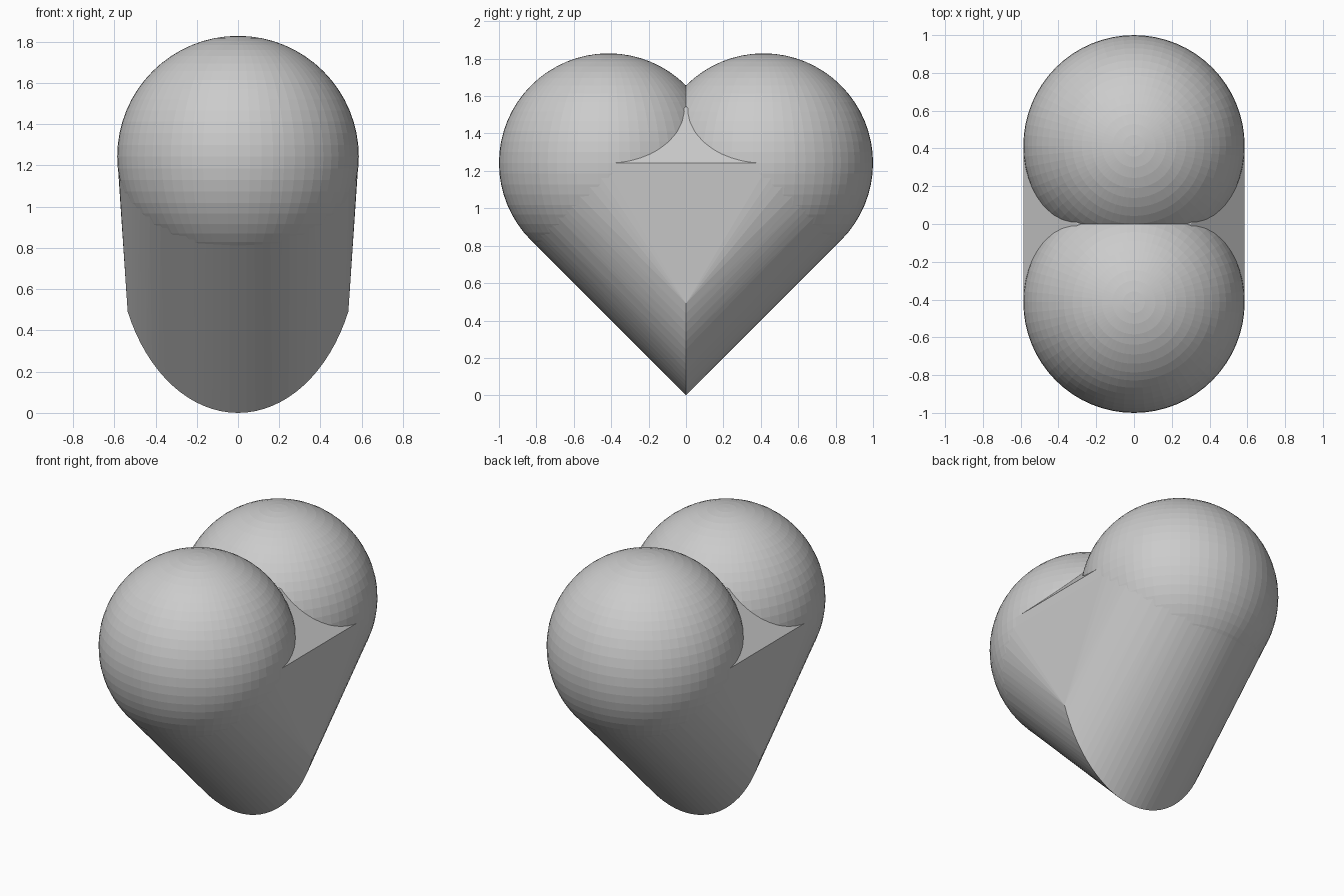
import bpy, bmesh, math
from mathutils import Matrix

if "Cube" in bpy.data.objects:
    bpy.data.objects.remove(bpy.data.objects["Cube"])

R = 2 / (2 + math.sqrt(2))        # lobe radius
CY, CZ = 1 - R, 3 * (1 - R)       # lobe centre offset and height


def make_object(name, bm):
    bmesh.ops.recalc_face_normals(bm, faces=bm.faces[:])
    mesh = bpy.data.meshes.new(name)
    bm.to_mesh(mesh)
    bm.free()
    obj = bpy.data.objects.new(name, mesh)
    bpy.context.collection.objects.link(obj)
    return obj


def add_sphere(bm, side, radius):
    place = Matrix.Translation((0, side * CY, CZ))
    return bmesh.ops.create_uvsphere(bm, u_segments=64, v_segments=32,
                                     radius=radius, matrix=place)["verts"]


# tapering body: hull of the lower lobe halves, bottom arc and cleft points
bm = bmesh.new()
for side in (-1, 1):
    add_sphere(bm, side, R * 0.998)
upper = [v for v in bm.verts if v.co.z > CZ + 0.001]
bmesh.ops.delete(bm, geom=upper, context="VERTS")
bmesh.ops.delete(bm, geom=bm.faces[:], context="FACES_ONLY")
bmesh.ops.delete(bm, geom=bm.edges[:], context="EDGES_FACES") if bm.edges else None
points = [v.co.copy() for v in bm.verts]
bm.free()
if not points:
    bm = bmesh.new()
    for side in (-1, 1):
        add_sphere(bm, side, R * 0.998)
    points = [v.co.copy() for v in bm.verts if v.co.z <= CZ + 0.001]
    bm.free()
bm = bmesh.new()
for p in points:
    bm.verts.new(p)
for i in range(-16, 17):
    a = math.radians(66) * i / 16
    bm.verts.new((R * math.sin(a), 0, 2 * CY * (1 - math.cos(a))))
for x, z in ((0, 1.645), (0.3, 1.54), (-0.3, 1.54)):
    bm.verts.new((x, 0, z))
hull = bmesh.ops.convex_hull(bm, input=bm.verts[:])
loose = {v for v in hull["geom_interior"] + hull["geom_unused"]
         if isinstance(v, bmesh.types.BMVert)}
bmesh.ops.delete(bm, geom=list(loose), context="VERTS")
heart = make_object("heart", bm)

# round upper lobes, joined into the body
lobes = []
for side, name in ((-1, "front_lobe"), (1, "back_lobe")):
    bm = bmesh.new()
    add_sphere(bm, side, R)
    lobe = make_object(name, bm)
    lobes.append(lobe)
    mod = heart.modifiers.new(name, "BOOLEAN")
    mod.operation = "UNION"
    mod.solver = "EXACT"
    mod.object = lobe

bpy.context.view_layer.objects.active = heart
for mod in list(heart.modifiers):
    bpy.ops.object.modifier_apply(modifier=mod.name)
for lobe in lobes:
    bpy.data.objects.remove(lobe)
